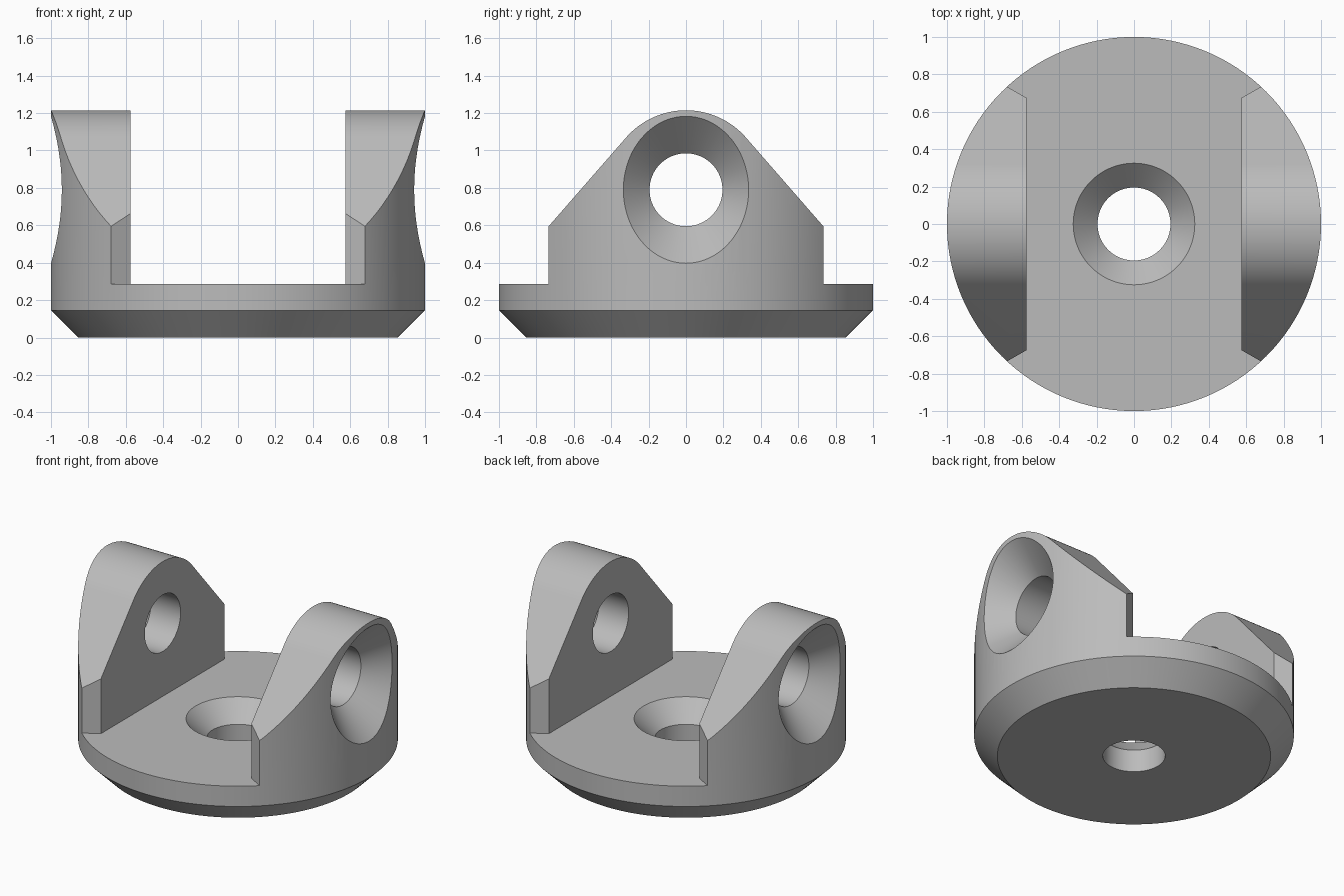
import bpy, bmesh
from math import sin, cos, pi, radians
from mathutils import Matrix

old = bpy.data.objects.get("Cube")
if old:
    bpy.data.objects.remove(old)

SEG = 128
FLOOR = 0.285      # top of the base disc
TOP = 1.215        # top of the lugs
EYE_Z = 0.79       # height of the cross holes
HOLE = 0.195       # radius of every hole

grey = bpy.data.materials.new("plain grey")
grey.use_nodes = True
grey.diffuse_color = (0.5, 0.5, 0.5, 1)
grey.node_tree.nodes["Principled BSDF"].inputs["Base Color"].default_value = (0.5, 0.5, 0.5, 1)


def finish(name, bm):
    bmesh.ops.recalc_face_normals(bm, faces=bm.faces)
    mesh = bpy.data.meshes.new(name)
    bm.to_mesh(mesh)
    bm.free()
    mesh.materials.append(grey)
    obj = bpy.data.objects.new(name, mesh)
    bpy.context.collection.objects.link(obj)
    return obj


def turned(name, profile, matrix=Matrix()):
    """Solid of revolution about z from (radius, height) pairs, capped at both ends."""
    bm = bmesh.new()
    rings = [[bm.verts.new((r * cos(2 * pi * i / SEG), r * sin(2 * pi * i / SEG), z))
              for i in range(SEG)] for r, z in profile]
    for a, b in zip(rings, rings[1:]):
        for i in range(SEG):
            j = (i + 1) % SEG
            bm.faces.new((a[i], a[j], b[j], b[i]))
    bm.faces.new(rings[0])
    bm.faces.new(rings[-1])
    bm.transform(matrix)
    return finish(name, bm)


def prism(name, points, shift):
    """Outline of 3D points pushed along a vector."""
    bm = bmesh.new()
    face = bm.faces.new([bm.verts.new(p) for p in points])
    new = bmesh.ops.extrude_face_region(bm, geom=[face])["geom"]
    bmesh.ops.translate(bm, vec=shift, verts=[v for v in new if isinstance(v, bmesh.types.BMVert)])
    return finish(name, bm)


# Round blank with a chamfered bottom edge
body = turned("clevis_body", [(0.855, 0), (1, 0.145), (1, TOP + 0.05)])

# Channel between the lugs, flared at both ends
half = [(0.575, 0.675), (1.205, 1.035), (1.205, 1.3)]
right = [(x, -y) for x, y in reversed(half)] + half
outline = right + [(-x, -y) for x, y in right]
channel = prism("channel_cutter", [(x, y, FLOOR) for x, y in outline], (0, 0, 1.5))

# Rounded top and sloping shoulders of the lugs
R = TOP - EYE_Z
arc = [(R * cos(radians(a)), EYE_Z + R * sin(radians(a)))
       for a in [41 + 98 * i / 48 for i in range(49)]]
shoulder = [(1.2, 1.5), (1.2, 0.405), (0.9, 0.405)]
crown = shoulder + arc + [(-y, z) for y, z in reversed(shoulder)]
crown_cutter = prism("crown_cutter", [(-1.3, y, z) for y, z in crown], (2.6, 0, 0))

# Countersunk cross holes and base hole
eye = turned("eye_cutter", [(0.493, -1.1), (HOLE, -0.802), (HOLE, 0.802), (0.493, 1.1)],
             Matrix.Translation((0, 0, EYE_Z)) @ Matrix.Rotation(pi / 2, 4, 'Y'))
bore = turned("bore_cutter", [(HOLE, -0.1), (HOLE, 0.155), (0.345, 0.305)])

bpy.ops.object.select_all(action='DESELECT')
bpy.context.view_layer.objects.active = body
body.select_set(True)
for cutter in (channel, crown_cutter, eye, bore):
    cutter.hide_render = True
    mod = body.modifiers.new(cutter.name, 'BOOLEAN')
    mod.operation = 'DIFFERENCE'
    mod.solver = 'EXACT'
    mod.object = cutter
    bpy.ops.object.modifier_apply(modifier=mod.name)
    bpy.data.objects.remove(cutter)

bpy.ops.object.shade_smooth_by_angle(angle=radians(20))
